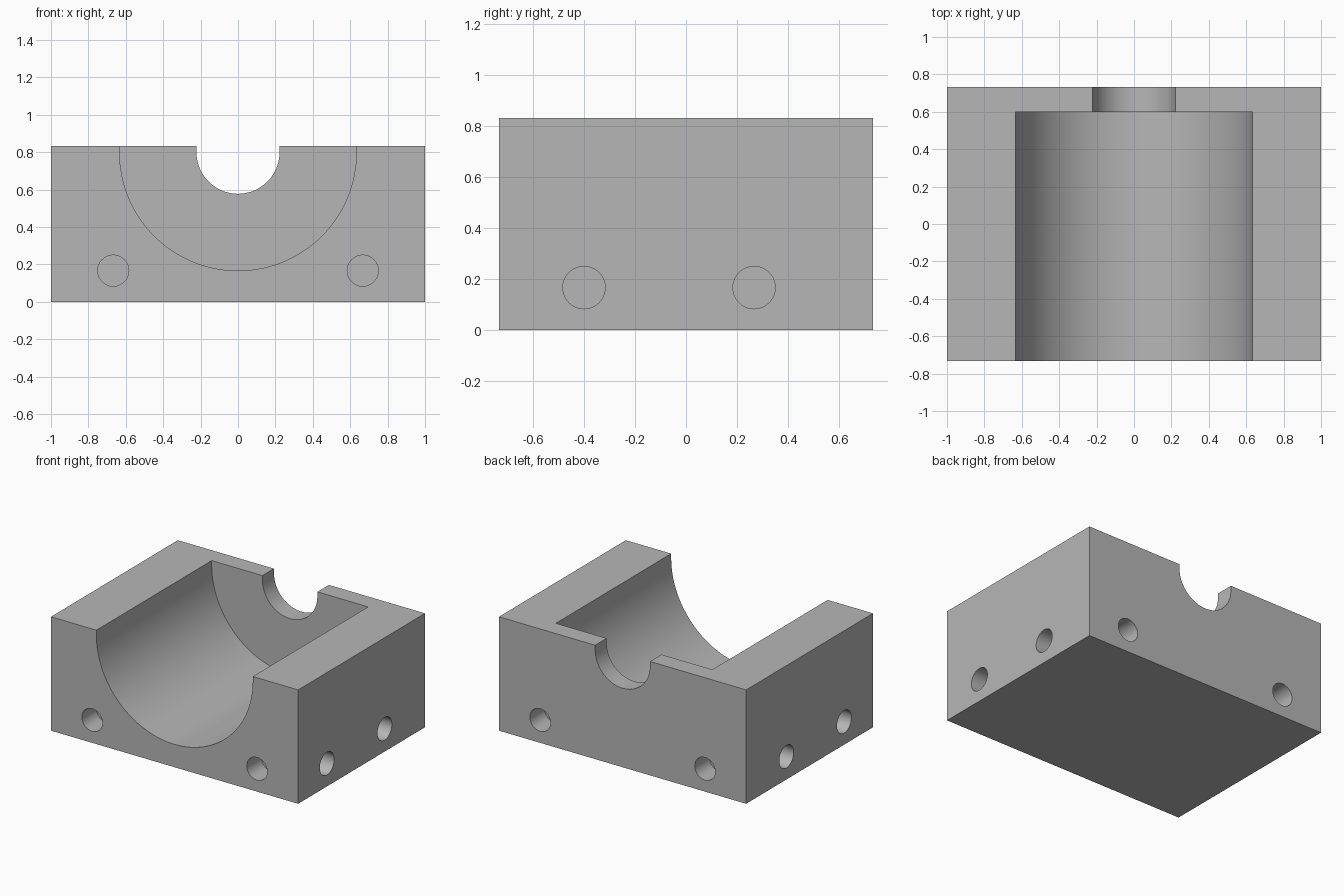
import bpy, bmesh, math
from mathutils import Vector

cube = bpy.data.objects.get("Cube")
if cube:
    bpy.data.objects.remove(cube, do_unlink=True)

W, D, H = 1.0, 0.733, 0.833      # half width, half depth, height
BORE_Z = 0.8                     # bore axis height
HOLE_R, HOLE_Z, HOLE_DEPTH = 0.083, 0.167, 0.167

grey = bpy.data.materials.new("plain grey")
grey.use_nodes = True
colour = (0.47, 0.47, 0.47, 1)
grey.diffuse_color = colour
grey.node_tree.nodes["Principled BSDF"].inputs["Base Color"].default_value = colour


def prism(name, points, push):
    """Extrude a closed outline along a vector."""
    bm = bmesh.new()
    face = bm.faces.new([bm.verts.new(p) for p in points])
    moved = bmesh.ops.extrude_face_region(bm, geom=[face])["geom"]
    verts = [v for v in moved if isinstance(v, bmesh.types.BMVert)]
    bmesh.ops.translate(bm, verts=verts, vec=push)
    bmesh.ops.recalc_face_normals(bm, faces=bm.faces)
    mesh = bpy.data.meshes.new(name)
    bm.to_mesh(mesh)
    bm.free()
    mesh.materials.append(grey)
    obj = bpy.data.objects.new(name, mesh)
    bpy.context.collection.objects.link(obj)
    return obj


def channel(name, radius, y0, y1, steps):
    """U-shaped cutter, open at the top."""
    arc = [math.pi * (1 + i / steps) for i in range(steps + 1)]
    pts = [(radius * math.cos(a), y0, BORE_Z + radius * math.sin(a)) for a in arc]
    pts += [(radius, y0, H + 0.1), (-radius, y0, H + 0.1)]
    return prism(name, pts, (0, y1 - y0, 0))


def hole(name, mouth, inward):
    """Round blind-hole cutter that starts just outside a wall."""
    inward = Vector(inward)
    side, up = inward.cross((0, 0, 1)), Vector((0, 0, 1))
    start = Vector(mouth) - inward * 0.05
    angles = [math.tau * i / 48 for i in range(48)]
    pts = [start + HOLE_R * (side * math.cos(a) + up * math.sin(a)) for a in angles]
    return prism(name, pts, inward * (HOLE_DEPTH + 0.05))


# Solid block
block = prism("bearing_block", [(-W, -D, 0), (W, -D, 0), (W, D, 0), (-W, D, 0)], (0, 0, H))

# Main trough and the small shaft notch through the back wall
cutters = [channel("trough_cutter", 0.633, -D - 0.1, 0.6, 64),
           channel("notch_cutter", 0.222, 0.5, D + 0.1, 48)]

# Blind holes in the front, back and both sides
for s in (-1, 1):
    for x in (-0.667, 0.667):
        cutters.append(hole("end_hole_cutter", (x, s * D, HOLE_Z), (0, -s, 0)))
    for y in (-0.4, 0.267):
        cutters.append(hole("side_hole_cutter", (s * W, y, HOLE_Z), (-s, 0, 0)))

bpy.ops.object.select_all(action="DESELECT")
block.select_set(True)
bpy.context.view_layer.objects.active = block
for cutter in cutters:
    cutter.hide_render = True
    mod = block.modifiers.new("cut", "BOOLEAN")
    mod.operation, mod.solver, mod.object = "DIFFERENCE", "EXACT", cutter
    bpy.ops.object.modifier_apply(modifier=mod.name)
    bpy.data.objects.remove(cutter, do_unlink=True)

bpy.ops.object.shade_smooth_by_angle(angle=math.radians(30))
